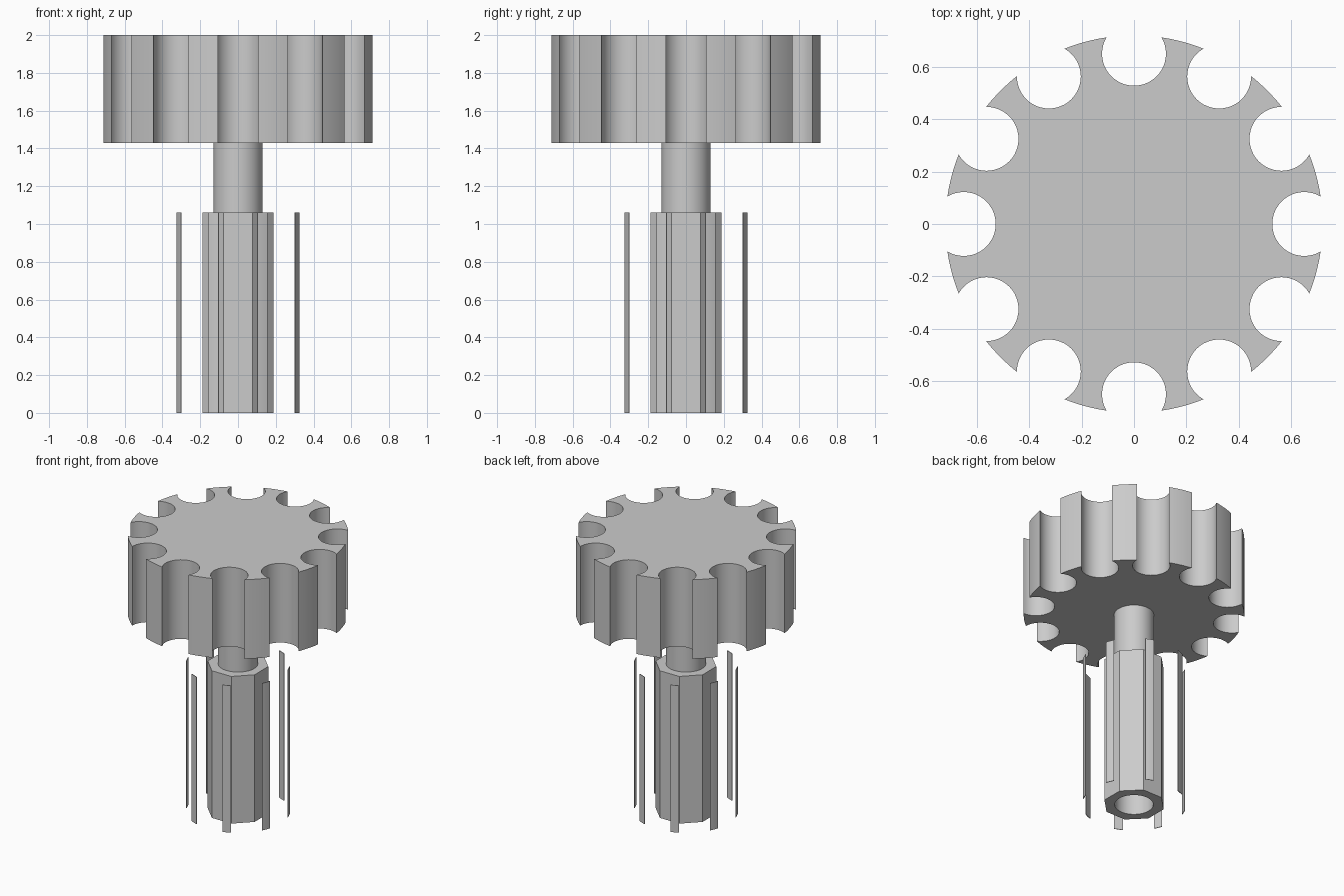
import bpy, bmesh
from math import sin, cos, tan, pi, radians, asin, atan2

if "Cube" in bpy.data.objects:
    bpy.data.objects.remove(bpy.data.objects["Cube"])

GREY = (0.6, 0.6, 0.6, 1)
grey = bpy.data.materials.new("plain_grey")
grey.use_nodes = True
grey.diffuse_color = GREY
grey.node_tree.nodes["Principled BSDF"].inputs["Base Color"].default_value = GREY


def arc(radius, start, end, steps, cx=0, cy=0):
    """Points along an arc, both ends included."""
    angles = [start + (end - start) * i / steps for i in range(steps + 1)]
    return [(cx + radius * cos(a), cy + radius * sin(a)) for a in angles]


def circle(radius, sides, turn=0):
    return arc(radius, turn, turn + 2 * pi, sides)[:-1]


def prism(name, outlines, z0, z1):
    """Upright solid from an outer outline and optional hole outlines."""
    bm = bmesh.new()
    cap_edges = ([], [])
    for outline in outlines:
        rings = [[bm.verts.new((x, y, z)) for x, y in outline] for z in (z0, z1)]
        n = len(outline)
        for i in range(n):
            j = (i + 1) % n
            for ring, edges in zip(rings, cap_edges):
                edges.append(bm.edges.new((ring[i], ring[j])))
            bm.faces.new((rings[0][i], rings[0][j], rings[1][j], rings[1][i]))
    for edges in cap_edges:
        bmesh.ops.triangle_fill(bm, edges=edges, use_beauty=True)
    bmesh.ops.recalc_face_normals(bm, faces=bm.faces)
    mesh = bpy.data.meshes.new(name)
    bm.to_mesh(mesh)
    bm.free()
    mesh.materials.append(grey)
    obj = bpy.data.objects.new(name, mesh)
    bpy.context.collection.objects.link(obj)
    bpy.ops.object.select_all(action="DESELECT")
    obj.select_set(True)
    bpy.context.view_layer.objects.active = obj
    bpy.ops.object.shade_smooth_by_angle(angle=radians(30))
    return obj


# Knob head: a disc with twelve round finger scallops
HEAD_R, NOTCH_R, NOTCH_AT, NOTCHES = 0.72, 0.122, 0.65, 12
tip_x = (HEAD_R**2 + NOTCH_AT**2 - NOTCH_R**2) / (2 * NOTCH_AT)
tip_y = (HEAD_R**2 - tip_x**2) ** 0.5
tip_angle = atan2(tip_y, tip_x)
notch_angle = atan2(tip_y, tip_x - NOTCH_AT)
step = 2 * pi / NOTCHES
head = []
for k in range(NOTCHES):
    a = k * step
    head += arc(NOTCH_R, a - notch_angle, a + notch_angle - 2 * pi, 32,
                NOTCH_AT * cos(a), NOTCH_AT * sin(a))
    head += arc(HEAD_R, a + tip_angle, a + step - tip_angle, 6)[1:-1]
prism("knob_head", [head], 1.43, 2.0)

# Round neck, reaching down into the sleeve
prism("neck", [circle(0.13, 64)], 1.0, 1.43)

# Octagonal sleeve with a round bore
FLAT = 0.187
prism("octagonal_sleeve",
      [circle(FLAT / cos(pi / 8), 8, pi / 8), circle(0.126, 64)], 0, 1.06)

# Eight thin slats standing off the sleeve corners
for k in range(8):
    a = pi / 8 + k * pi / 4
    half = radians(5)
    slat = arc(0.341, a - half, a + half, 4) + arc(0.338, a + half, a - half, 1)
    prism(f"slat_{k + 1}", [slat], 0, 1.06)
